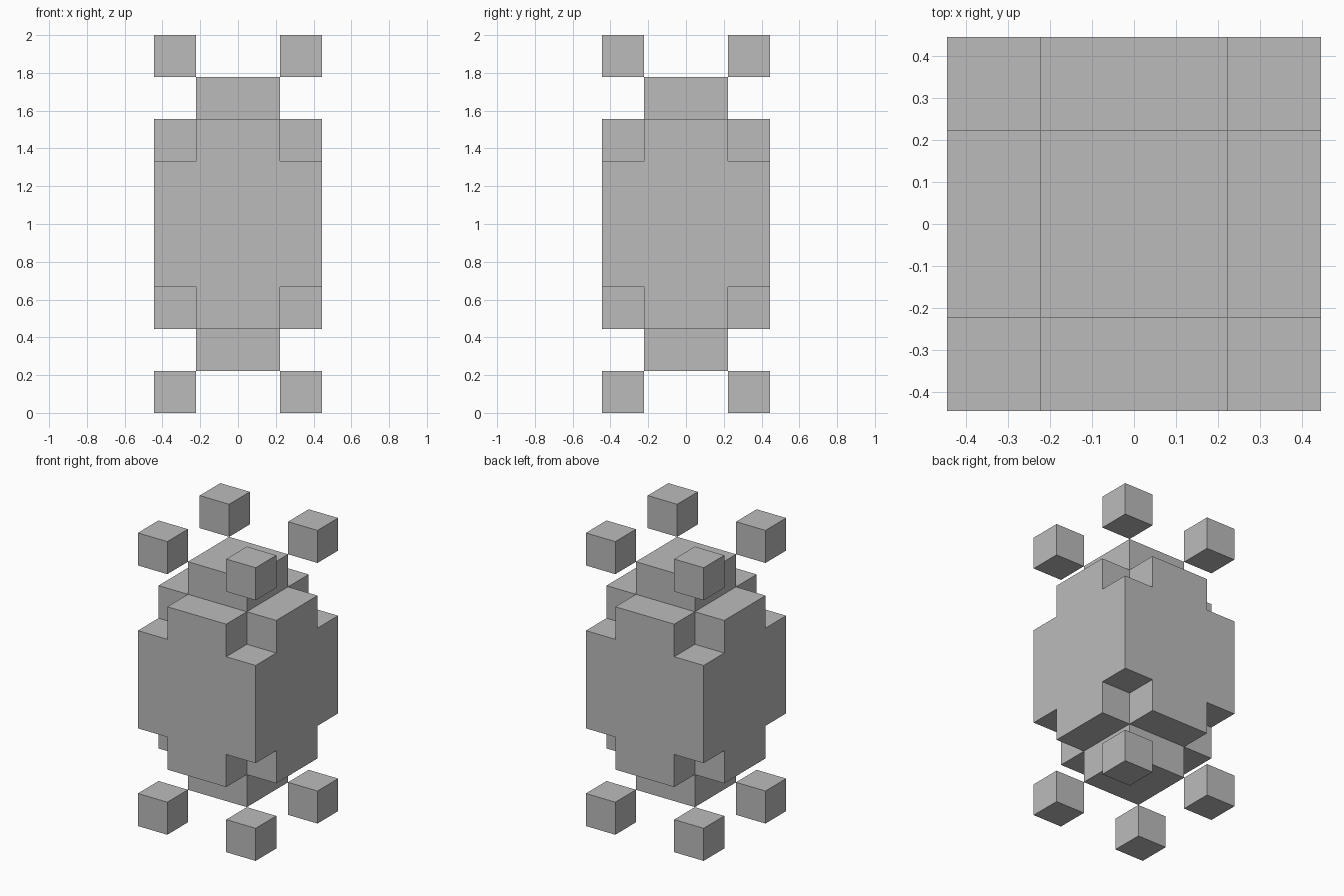
import bpy
import bmesh
import math
from itertools import product
from mathutils import Vector

cube = bpy.data.objects.get("Cube")
if cube:
    bpy.data.objects.remove(cube, do_unlink=True)

U = 2 / 9  # edge of one block; the model is nine blocks tall
CENTRE = Vector((0, 0, 1))

grey = bpy.data.materials.new("plain grey")
grey.use_nodes = True
grey.diffuse_color = (0.5, 0.5, 0.5, 1)
grey.node_tree.nodes["Principled BSDF"].inputs["Base Color"].default_value = (0.5, 0.5, 0.5, 1)


def finish(name, bm):
    mesh = bpy.data.meshes.new(name)
    bm.to_mesh(mesh)
    bm.free()
    mesh.materials.append(grey)
    obj = bpy.data.objects.new(name, mesh)
    bpy.context.collection.objects.link(obj)
    return obj


# Half sizes, in blocks, of the boxes whose union is the stepped body
BOXES = {
    "core": (1, 1, 3.5),
    "side_bar": (2, 1, 2.5),
    "depth_bar": (1, 2, 2.5),
    "slab": (2, 2, 1.5),
}


def filled(cell):
    return any(all(abs(c) < h for c, h in zip(cell, box)) for box in BOXES.values())


# Stepped body: outer skin of the filled blocks, with flat areas merged
bm = bmesh.new()
for cell in product((-1.5, -0.5, 0.5, 1.5), (-1.5, -0.5, 0.5, 1.5), range(-3, 4)):
    if not filled(cell):
        continue
    middle = Vector(cell)
    for axis, sign in product(range(3), (-1, 1)):
        normal = Vector((0, 0, 0))
        normal[axis] = sign
        if filled(middle + normal):
            continue
        side = Vector((0, 0, 0))
        side[(axis + 1) % 3] = 1
        up = normal.cross(side)
        corners = [middle + (normal + side * a + up * b) / 2
                   for a, b in ((-1, -1), (1, -1), (1, 1), (-1, 1))]
        bm.faces.new([bm.verts.new(c * U + CENTRE) for c in corners])
bmesh.ops.remove_doubles(bm, verts=bm.verts, dist=U / 100)
bmesh.ops.dissolve_limit(bm, angle_limit=math.radians(1), verts=bm.verts, edges=bm.edges)
finish("stepped_body", bm)

# Eight loose blocks at the upper and lower corners
for x, y, z in product((-1, 1), repeat=3):
    name = "_".join(("upper" if z > 0 else "lower",
                     "back" if y > 0 else "front",
                     "left" if x > 0 else "right", "block"))
    bm = bmesh.new()
    bmesh.ops.create_cube(bm, size=U)
    block = finish(name, bm)
    block.location = CENTRE + Vector((x * 1.5, y * 1.5, z * 4)) * U
